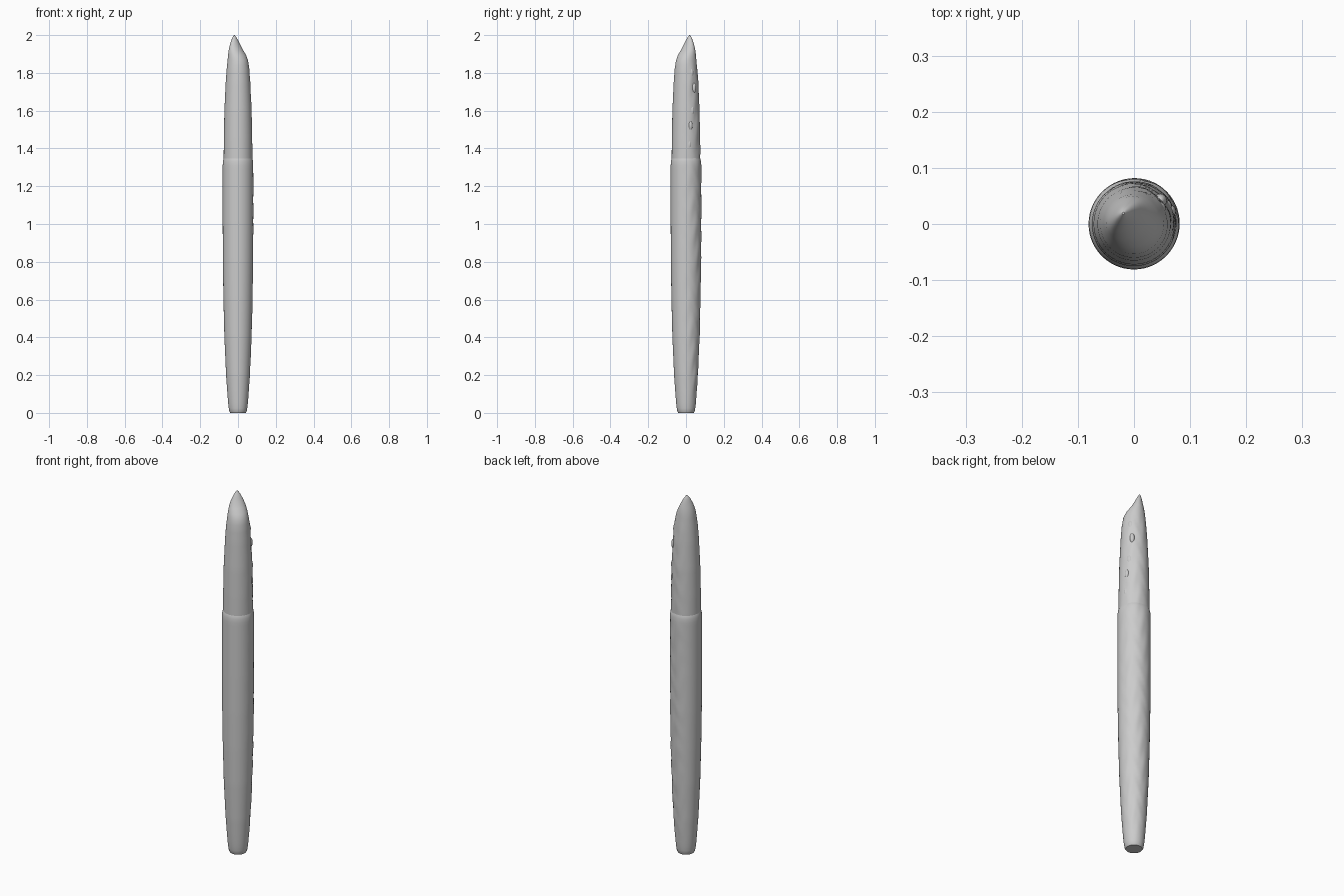
import bpy, bmesh, math
from mathutils import Vector

cube = bpy.data.objects.get("Cube")
if cube:
    bpy.data.objects.remove(cube, do_unlink=True)

grey = bpy.data.materials.new("plain grey")
grey.use_nodes = True
colour = (0.6, 0.6, 0.6, 1)
grey.diffuse_color = colour
grey.node_tree.nodes["Principled BSDF"].inputs["Base Color"].default_value = colour

SEGMENTS = 56
TOWARD = Vector((1, -1, 0)).normalized()   # side the slanted tip faces
ACROSS = Vector((1, 1, 0)).normalized()    # side with the worn ridge


def waviness(angle, z):
    """Shallow hammered ripples on the worn side, fading out around the shaft."""
    side = max(0, math.cos(angle - math.pi * 0.55)) ** 2
    fade = min(1, z / 0.2) * max(0, min(1, (1.9 - z) / 0.1))
    return 0.0012 * side * fade * math.sin(z * 47 + 2 * math.sin(angle * 5 + z * 9))


def resample(rows, step=0.02):
    """Fill in sections between the given ones."""
    for low, high in zip(rows, rows[1:]):
        count = max(1, round((high[0] - low[0]) / step))
        for i in range(count):
            yield [a + (b - a) * i / count for a, b in zip(low, high)]
    yield rows[-1]


def loft(name, rows):
    """Rows give height, reach toward the slant, reach behind it, half width."""
    bm = bmesh.new()
    rings = []
    for z, front, back, width in resample(rows):
        ring = []
        for i in range(SEGMENTS):
            t = math.tau * i / SEGMENTS
            bump = waviness(t, z)
            along = (front - back) / 2 + ((front + back) / 2 + bump) * math.cos(t)
            point = TOWARD * along + ACROSS * (width + bump) * math.sin(t)
            ring.append(bm.verts.new((point.x, point.y, z)))
        rings.append(ring)
    for low, high in zip(rings, rings[1:]):
        for i in range(SEGMENTS):
            j = (i + 1) % SEGMENTS
            bm.faces.new((low[i], low[j], high[j], high[i]))
    bm.faces.new(rings[0][::-1])
    bm.faces.new(rings[-1])
    finish(name, bm)


def finish(name, bm):
    bmesh.ops.recalc_face_normals(bm, faces=bm.faces)
    mesh = bpy.data.meshes.new(name)
    bm.to_mesh(mesh)
    bm.free()
    mesh.materials.append(grey)
    obj = bpy.data.objects.new(name, mesh)
    bpy.context.collection.objects.link(obj)
    bpy.ops.object.select_all(action='DESELECT')
    obj.select_set(True)
    bpy.context.view_layer.objects.active = obj
    bpy.ops.object.shade_smooth_by_angle(angle=math.radians(40))


# Lower barrel with a narrow flat foot and a rounded shoulder
barrel = [(0, .041), (.008, .046), (.025, .049), (.05, .052), (.1, .056), (.2, .063),
          (.4, .072), (.6, .077), (.8, .080), (1, .081), (1.31, .081),
          (1.33, .080), (1.345, .077), (1.352, .074)]
loft("barrel", [(z, r, r, r) for z, r in barrel])

# Tapering upper section ending in an off-centre point with a scooped slant
loft("tip_section", [
    (1.32, .076, .076, .076), (1.45, .075, .075, .075), (1.6, .072, .072, .072),
    (1.75, .065, .065, .065), (1.82, .060, .060, .060), (1.865, .053, .056, .054),
    (1.895, .039, .053, .049), (1.92, .018, .049, .043), (1.95, 0, .043, .032),
    (1.98, -.014, .037, .017), (1.993, -.021, .033, .008), (2, -.025, .029, .002)])

# Small worn lumps along the ridge of the upper section
bm = bmesh.new()
for z, radius, turn in ((1.42, .066, 15), (1.52, .067, 20), (1.60, .064, 30),
                        (1.72, .063, 42), (1.80, .053, 32)):
    a = math.radians(turn)
    made = bmesh.ops.create_uvsphere(bm, u_segments=16, v_segments=12, radius=.012)
    for v in made["verts"]:
        v.co.z *= 2.2
        v.co += Vector((radius * math.cos(a), radius * math.sin(a), z))
finish("ridge_lumps", bm)
